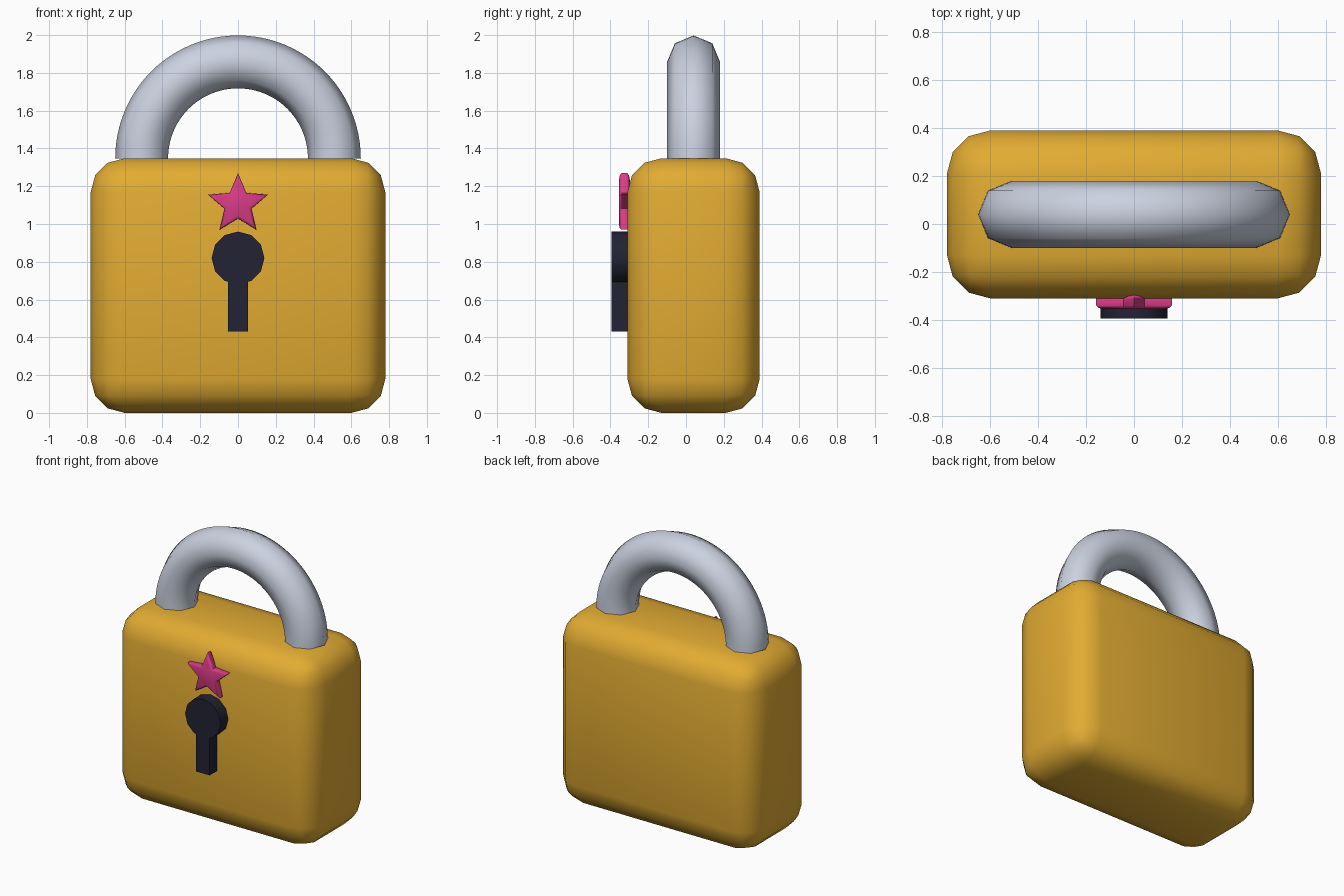
import bpy, bmesh, math
from mathutils import Vector

if "Cube" in bpy.data.objects:
    bpy.data.objects.remove(bpy.data.objects["Cube"])


def material(name, rgb):
    m = bpy.data.materials.new(name)
    m.diffuse_color = (*rgb, 1)
    m.use_nodes = True
    m.node_tree.nodes["Principled BSDF"].inputs["Base Color"].default_value = m.diffuse_color
    return m


GOLD = material("gold", (0.76, 0.41, 0.032))
STEEL = material("steel", (0.60, 0.64, 0.75))
DARK = material("dark_navy", (0.016, 0.016, 0.034))
PINK = material("pink", (0.70, 0.045, 0.24))


def finish(name, bm, mat, angle):
    bmesh.ops.recalc_face_normals(bm, faces=bm.faces)
    me = bpy.data.meshes.new(name)
    bm.to_mesh(me)
    bm.free()
    me.materials.append(mat)
    ob = bpy.data.objects.new(name, me)
    bpy.context.collection.objects.link(ob)
    bpy.ops.object.select_all(action='DESELECT')
    ob.select_set(True)
    bpy.context.view_layer.objects.active = ob
    bpy.ops.object.shade_smooth_by_angle(angle=math.radians(angle))
    return ob


def box(lo, hi):
    bm = bmesh.new()
    bmesh.ops.create_cube(bm, size=1)
    lo, hi = Vector(lo), Vector(hi)
    for v in bm.verts:
        v.co = (lo + hi) / 2 + v.co * (hi - lo)
    return bm


def plate(points, y0, y1):
    """Extrude an outline of (x, z) points from y0 to y1."""
    bm = bmesh.new()
    f = bm.faces.new([bm.verts.new((x, y0, z)) for x, z in points])
    ext = bmesh.ops.extrude_face_region(bm, geom=[f])
    for g in ext["geom"]:
        if isinstance(g, bmesh.types.BMVert):
            g.co.y = y1
    return bm


def ring(n, cz, radii):
    """Points round a centre, starting at the top, cycling through radii."""
    return [(radii[i % len(radii)] * math.sin(math.tau * i / n),
             cz + radii[i % len(radii)] * math.cos(math.tau * i / n)) for i in range(n)]


# Rounded body
bm = box((-0.78, -0.31, 0), (0.78, 0.39, 1.348))
bmesh.ops.bevel(bm, geom=bm.edges[:], offset=0.18, offset_type='OFFSET',
                segments=3, profile=0.5, affect='EDGES')
finish("lock_body", bm, GOLD, 60)

# Shackle: half ring with an eight-sided section
STEPS, SIDES = 48, 8
bm = bmesh.new()
loops = []
for i in range(STEPS + 1):
    a = math.pi * i / STEPS
    loop = []
    for j in range(SIDES):
        t = math.tau * j / SIDES
        r = 0.51 + 0.14 * math.cos(t)
        loop.append(bm.verts.new((r * math.cos(a), 0.04 + 0.14 * math.sin(t),
                                  1.348 + r * math.sin(a))))
    loops.append(loop)
for a, b in zip(loops, loops[1:]):
    for j in range(SIDES):
        k = (j + 1) % SIDES
        bm.faces.new((a[j], a[k], b[k], b[j]))
bm.faces.new(loops[0])
bm.faces.new(loops[-1])
finish("shackle", bm, STEEL, 60)

# Raised keyhole: round top and slot
finish("keyhole_round", plate(ring(12, 0.82, [0.14]), -0.395, -0.29), DARK, 40)
finish("keyhole_slot", box((-0.053, -0.395, 0.43), (0.053, -0.29, 0.75)), DARK, 40)

# Star badge with softened edges
bm = plate(ring(10, 1.104, [0.166, 0.075]), -0.355, -0.297)
rim = [e for e in bm.edges if abs(e.verts[0].co.y - e.verts[1].co.y) < 1e-5]
bmesh.ops.bevel(bm, geom=rim, offset=0.015, offset_type='OFFSET',
                segments=2, profile=0.5, affect='EDGES')
finish("star_badge", bm, PINK, 50)
